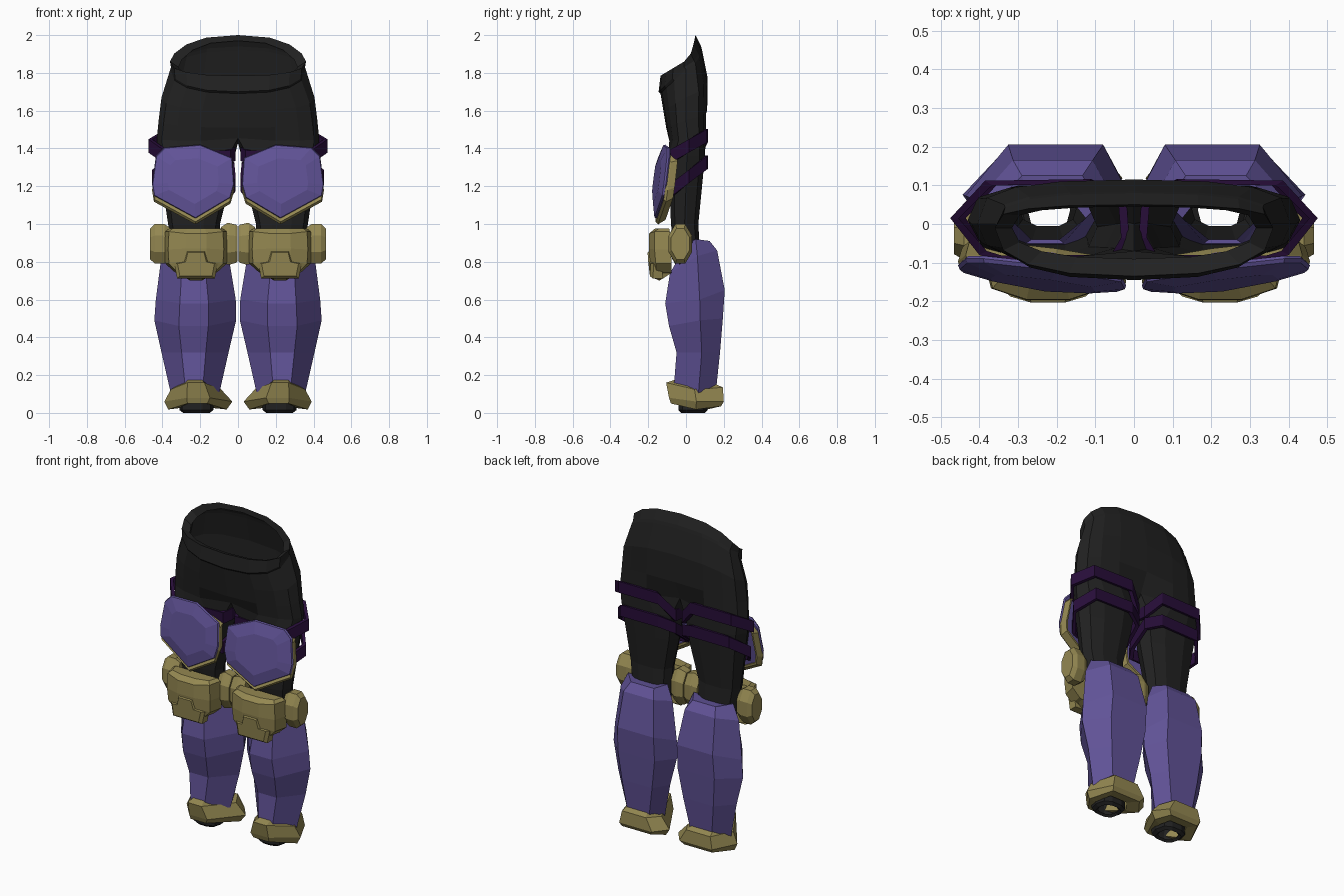
import bpy, bmesh, math
from mathutils import Vector


def material(name, rgb):
    m = bpy.data.materials.new(name)
    m.diffuse_color = (*rgb, 1)
    return m


BLACK = material("black cloth", (0.0155, 0.0155, 0.0155))
PURPLE = material("purple armour", (0.119, 0.086, 0.31))
GOLD = material("dull gold", (0.295, 0.245, 0.083))
STRAP = material("dark violet strap", (0.02, 0.004, 0.04))


def finish(name, bm, mat):
    """Store the right-hand part and mirror it to the left."""
    bmesh.ops.recalc_face_normals(bm, faces=bm.faces[:])
    me = bpy.data.meshes.new(name)
    bm.to_mesh(me)
    bm.free()
    me.materials.append(mat)
    ob = bpy.data.objects.new(name, me)
    bpy.context.collection.objects.link(ob)
    mod = ob.modifiers.new("mirror", 'MIRROR')
    mod.use_clip = True
    mod.merge_threshold = 0.0005
    return ob


def skin(bm, a, b, closed=True):
    n = len(a)
    for i in range(n if closed else n - 1):
        j = (i + 1) % n
        bm.faces.new((a[i], a[j], b[j], b[i]))


def loft(name, rings, mat, cap_start=False, cap_end=False, loop=False):
    bm = bmesh.new()
    vs = [[bm.verts.new(p) for p in r] for r in rings]
    for a, b in zip(vs, vs[1:]):
        skin(bm, a, b)
    if loop:
        skin(bm, vs[-1], vs[0])
    if cap_start:
        bm.faces.new(vs[0])
    if cap_end:
        bm.faces.new(vs[-1])
    return finish(name, bm, mat)


def power(v, p):
    return math.copysign(abs(v) ** p, v)


# trousers: half rings round the hips, then closed rings down the leg
def hip_ring(front, side, back):
    (yf, zf), (sx, ys, zs), (yb, zb) = front, side, back
    pts = []
    for i in range(9):
        t = math.pi * i / 8
        c, s = math.cos(t), max(math.sin(t), 0)
        y, z, p, q = (yf, zf, 0.8, 0.8) if i < 4 else (yb, zb, 0.55, 1.25)
        x = sx * s ** 0.8 if 0 < i < 8 else 0
        pts.append((x, ys + (y - ys) * abs(c) ** p, zs + (z - zs) * abs(c) ** q))
    return pts


HIPS = [((-0.09, 1.77), (0.315, -0.01, 1.83), (0.045, 1.97)),
        ((-0.135, 1.785), (0.36, -0.01, 1.86), (0.05, 2.0)),
        ((-0.145, 1.70), (0.355, -0.01, 1.83), (0.08, 1.94)),
        ((-0.135, 1.69), (0.358, 0, 1.82), (0.085, 1.92)),
        ((-0.12, 1.60), (0.405, 0, 1.67), (0.115, 1.77)),
        ((-0.105, 1.51), (0.42, 0, 1.55), (0.112, 1.60)),
        ((-0.095, 1.44), (0.43, 0.01, 1.45), (0.11, 1.47))]
# x inner, x outer, y front, y back, z
LEG = [(0.018, 0.425, -0.09, 0.10, 1.36), (0.045, 0.40, -0.085, 0.085, 1.20),
       (0.095, 0.37, -0.08, 0.065, 1.0), (0.10, 0.345, -0.058, 0.075, 0.84),
       (0.145, 0.30, -0.005, 0.115, 0.32), (0.145, 0.30, -0.025, 0.11, 0.12),
       (0.13, 0.31, -0.04, 0.115, 0.06), (0.13, 0.31, -0.04, 0.115, 0.015),
       (0.15, 0.29, -0.025, 0.10, 0.0), (0.165, 0.275, -0.012, 0.085, 0.012)]
bm = bmesh.new()
hips = [hip_ring(*h) for h in HIPS]
hips[-1][0] = (0, -0.07, 1.455)
hips[-1][8] = (0, 0.06, 1.48)
rows = [[bm.verts.new(p) for p in r] for r in hips]
for a, b in zip(rows, rows[1:]):
    skin(bm, a, b, closed=False)
prev = rows[-1] + [bm.verts.new((0, 0, 1.43))]
for xi, xo, yf, yb, z in LEG:
    cur = []
    for i in range(10):
        a = math.pi + (i + 1) * math.pi / 5
        cur.append(bm.verts.new((
            (xi + xo) / 2 + (xo - xi) / 2 * power(math.cos(a), 0.85),
            (yf + yb) / 2 + (yb - yf) / 2 * power(math.sin(a) / 0.951, 0.7), z)))
    skin(bm, prev, cur)
    prev = cur
finish("trousers", bm, BLACK)


# section scaled into a box, with front, side and back heights
def section(shape, xi, xo, yf, yb, zf, zs, zb):
    z = lambda v: zf if v < 0.25 else zb if v > 0.97 else zs
    return [(xi + (xo - xi) * u, yf + (yb - yf) * v, z(v)) for u, v in shape]


# shin guard: six-sided shell with a narrow front panel, closed in round the leg
SHIN = [(0.34, 0), (0.70, 0), (1, 0.58), (0.74, 1), (0.16, 1), (0, 0.58)]
loft("shin_guard", [section(SHIN, *r) for r in [
    (0.125, 0.325, -0.04, 0.055, 0.80, 0.90, 0.905),
    (0.09, 0.36, -0.05, 0.125, 0.80, 0.92, 0.91),
    (0.05, 0.405, -0.085, 0.165, 0.74, 0.83, 0.86),
    (0.012, 0.435, -0.11, 0.205, 0.58, 0.60, 0.65),
    (0.01, 0.443, -0.09, 0.195, 0.46, 0.49, 0.50),
    (0.05, 0.405, -0.05, 0.18, 0.32, 0.32, 0.32),
    (0.10, 0.355, -0.065, 0.16, 0.13, 0.10, 0.13)]], PURPLE)

# ankle cuff: flared ring, raised at front and back
CUFF = [(0.33, 0), (0.67, 0), (1, 0.5), (0.8, 1), (0.18, 1), (0, 0.72)]
loft("ankle_cuff", [section(CUFF, *r) for r in [
    (0.12, 0.335, -0.06, 0.15, 0.175, 0.125, 0.155),
    (0.09, 0.355, -0.105, 0.195, 0.16, 0.125, 0.135),
    (0.03, 0.39, -0.09, 0.20, 0.08, 0.06, 0.06),
    (0.06, 0.37, -0.08, 0.185, 0.05, 0.018, 0.035),
    (0.125, 0.315, -0.05, 0.125, 0.055, 0.025, 0.04)]], GOLD, loop=True)

# knee guard: upper band, tapering cup, and raised middle plate
KNEE = [(0.33, 0), (0.67, 0), (0.94, 0.25), (1, 0.95), (0, 0.95), (0.06, 0.25)]
loft("knee_guard", [section(KNEE, *r) for r in [
    (0.08, 0.365, -0.165, -0.085, 0.975, 0.975, 0.975),
    (0.06, 0.385, -0.195, -0.08, 0.95, 0.96, 0.96),
    (0.055, 0.39, -0.197, -0.075, 0.87, 0.865, 0.865),
    (0.06, 0.385, -0.19, -0.07, 0.80, 0.79, 0.79),
    (0.11, 0.335, -0.185, -0.07, 0.72, 0.745, 0.745),
    (0.13, 0.315, -0.14, -0.075, 0.70, 0.74, 0.74)]], GOLD, True, True)
outline = [(-0.05, 0.86), (0.05, 0.86), (0.065, 0.80), (0.115, 0.79), (0.10, 0.712),
           (-0.10, 0.712), (-0.115, 0.79), (-0.065, 0.80)]
loft("knee_plate", [[(0.2225 + x * s, y + abs(x) * 0.25, 0.79 + (z - 0.79) * s) for x, z in outline]
                    for s, y in ((1, -0.15), (1, -0.20), (0.85, -0.216))], GOLD, True, True)


# knee side discs: bevelled octagons facing sideways
def disc(name, layers, cy, cz, ry, rz):
    rings = []
    for x, s in layers:
        rings.append([(x, cy + ry * s * math.cos(a) / 0.924, cz + rz * s * math.sin(a) / 0.924)
                      for a in [math.pi / 8 + k * math.pi / 4 for k in range(8)]])
    loft(name, rings, GOLD, True, True)


disc("outer_knee_disc", [(0.36, 0.8), (0.39, 1), (0.44, 1), (0.465, 0.78)], -0.03, 0.895, 0.062, 0.105)
disc("inner_knee_disc", [(0.003, 0.85), (0.012, 0.92), (0.045, 1), (0.058, 1), (0.09, 0.8)],
     -0.03, 0.895, 0.062, 0.11)

# thigh plate: domed purple face, gold rim behind it and a purple lining
THIGH = [(0.03, 1.35), (0.20, 1.42), (0.39, 1.405), (0.435, 1.36), (0.455, 1.21),
         (0.445, 1.15), (0.225, 1.03), (0.04, 1.14), (0.02, 1.21)]


def plate_ring(scale, dy, dz=0.0):
    pts = []
    for x, z in THIGH:
        x, z = 0.235 + (x - 0.235) * scale, 1.23 + (z - 1.23) * scale
        pts.append((x, -0.106 - (1.42 - z) * 0.13 + (x - 0.235) * 0.12 + dy, z + dz))
    return pts


loft("thigh_plate", [plate_ring(0.97, 0.008), plate_ring(1, 0.0), plate_ring(0.98, -0.01),
                     plate_ring(0.62, -0.027)], PURPLE, True, True)
loft("thigh_plate_rim", [plate_ring(0.98, -0.003, -0.022), plate_ring(1.0, 0.010, -0.032),
                         plate_ring(0.95, 0.048, -0.018), plate_ring(0.90, 0.048, -0.014),
                         plate_ring(0.90, 0.012, -0.01)], GOLD, loop=True)
loft("thigh_plate_lining", [plate_ring(0.91, 0.038, -0.012), plate_ring(0.91, 0.031, -0.012)],
     PURPLE, True, True)

# thigh straps: two tilted bands per leg, dipping under the crotch
BAND = [(0.04, -0.09), (0.36, -0.095), (0.40, -0.08), (0.475, 0.015), (0.385, 0.112),
        (0.11, 0.116), (0.02, 0.07), (0.012, -0.04)]


def strap(name, outer, z0, slope, height):
    rings = []
    for off, h in ((0, -1), (0, 1), (-0.022, 1), (-0.022, -1)):
        ring = []
        for x, y in BAND:
            d = Vector((x - 0.23, y - 0.01))
            d *= 1 + off / d.length
            x2 = 0.23 + d.x * (outer if d.x > 0 else 1)
            z = z0 + slope * y
            if x < 0.03:
                z = min(z, 1.37)
            ring.append((x2, 0.01 + d.y, z + h * height / 2))
        rings.append(ring)
    loft(name, rings, STRAP, loop=True)


strap("upper_thigh_strap", 1.0, 1.405, 0.55, 0.07)
strap("lower_thigh_strap", 0.92, 1.24, 0.75, 0.07)
